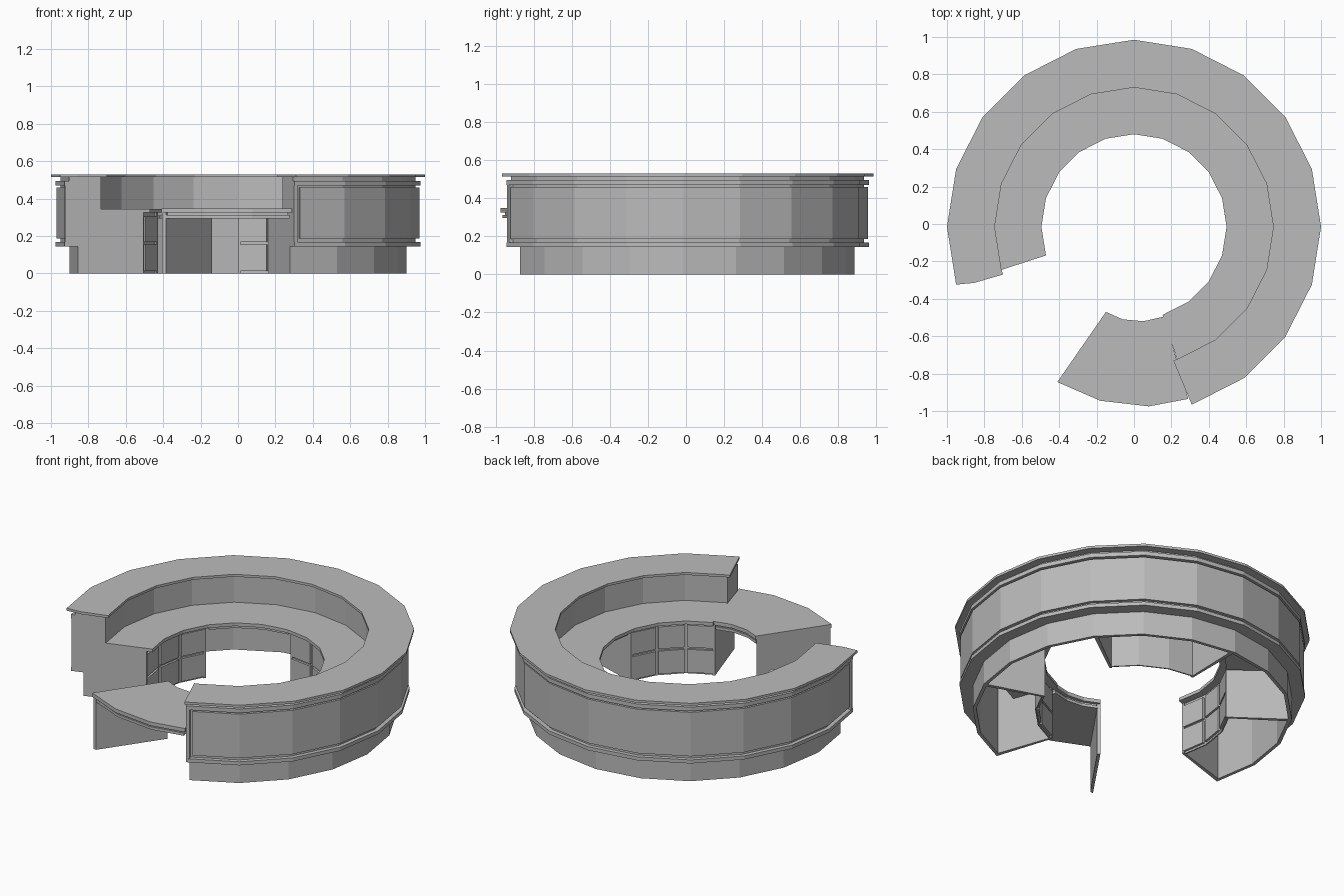
import bpy, bmesh
from math import sin, cos, radians, floor, ceil

cube = bpy.data.objects.get("Cube")
if cube:
    bpy.data.objects.remove(cube, do_unlink=True)

STEP = 18                  # facet angle of the 20-sided ring
START, END = -72, 198      # span of the tall counter
CENTRE_Y = -0.015

grey = bpy.data.materials.new("plain grey")
grey.use_nodes = True
colour = (0.5, 0.5, 0.5, 1)
grey.diffuse_color = colour
grey.node_tree.nodes["Principled BSDF"].inputs["Base Color"].default_value = colour


def finish(name, bm):
    bmesh.ops.recalc_face_normals(bm, faces=bm.faces)
    mesh = bpy.data.meshes.new(name)
    bm.to_mesh(mesh)
    bm.free()
    mesh.materials.append(grey)
    obj = bpy.data.objects.new(name, mesh)
    bpy.context.collection.objects.link(obj)
    return obj


def polar(r, a):
    """Point on the faceted ring, kept on the straight chord between corners."""
    mid = (floor(a / STEP) + 0.5) * STEP
    if abs(a / STEP - round(a / STEP)) > 1e-6:
        r *= cos(radians(STEP / 2)) / cos(radians(a - mid))
    return r * cos(radians(a)), r * sin(radians(a)) + CENTRE_Y


def angles(a0, a1):
    corners = range(floor(a0 / STEP) + 1, ceil(a1 / STEP))
    return [a0] + [k * STEP for k in corners] + [a1]


def sweep(name, profile, a0=START, a1=END):
    """Sweep a closed (radius, height) profile around the ring, ends capped."""
    bm = bmesh.new()
    rings = [[bm.verts.new((*polar(r, a), z)) for r, z in profile] for a in angles(a0, a1)]
    n = len(profile)
    for p, q in zip(rings, rings[1:]):
        for i in range(n):
            bm.faces.new((p[i], p[(i + 1) % n], q[(i + 1) % n], q[i]))
    bm.faces.new(rings[0])
    bm.faces.new(rings[-1])
    return finish(name, bm)


def band(name, r0, r1, z0, z1, a0=START, a1=END):
    return sweep(name, [(r0, z0), (r1, z0), (r1, z1), (r0, z1)], a0, a1)


def prism(name, points, z0, z1):
    bm = bmesh.new()
    low = [bm.verts.new((x, y, z0)) for x, y in points]
    high = [bm.verts.new((x, y, z1)) for x, y in points]
    n = len(points)
    for i in range(n):
        bm.faces.new((low[i], low[(i + 1) % n], high[(i + 1) % n], high[i]))
    bm.faces.new(low)
    bm.faces.new(high)
    return finish(name, bm)


# Tall curved counter: plinth, body, ledges and framed cladding
band("plinth", 0.88, 0.90, 0, 0.16)
band("outer_wall", 0.88, 0.95, 0.145, 0.515)
band("lower_ledge", 0.94, 0.975, 0.145, 0.167)
band("upper_ledge", 0.94, 0.975, 0.47, 0.495)
band("outer_cladding", 0.94, 0.97, 0.187, 0.46, START + 2.1, END - 2.1)
band("upper_inner_wall", 0.77, 0.79, 0.345, 0.515)
for name, a in (("left_wall_post", START), ("right_wall_post", END - 1.2)):
    band(name, 0.94, 0.972, 0.145, 0.495, a, a + 1.2)

# Tall counter top with slightly overhanging ends
outer = [polar(1.0, a) for a in angles(START, END)]
inner = [polar(0.745, a) for a in angles(START, END)]
prism("upper_top", outer + [(-0.855, -0.315), (-0.70, -0.27)] + inner[::-1] + [(0.21, -0.73)],
      0.515, 0.53)

# Inner work surface
band("work_surface", 0.495, 0.78, 0.325, 0.345)

# Stepped end panels closing the tall counter
end_profile = [(0.535, 0), (0.90, 0), (0.90, 0.145), (0.95, 0.145),
               (0.95, 0.515), (0.77, 0.515), (0.77, 0.325), (0.535, 0.325)]
sweep("left_end_panel", end_profile, START, START + 1.5)
sweep("right_end_panel", end_profile, END - 1.5, END)

# Three cabinets, each with three bays of paired doors
for side, first in (("left", -72), ("back", 36), ("right", 144)):
    last = first + 3 * STEP
    band(side + "_cabinet_front", 0.54, 0.548, 0, 0.325, first, last)
    for label, a in (("start", first), ("end", last - 1.5)):
        band(f"{side}_cabinet_{label}_side", 0.53, 0.885, 0, 0.325, a, a + 1.5)
    for bay in range(3):
        a = first + bay * STEP
        for row, z0, z1 in (("lower", 0.012, 0.155), ("upper", 0.168, 0.305)):
            band(f"{side}_{row}_door_{bay + 1}", 0.527, 0.541, z0, z1, a + 1, a + STEP - 1)

# Shallow trays under the work surface at the two knee spaces
for side, first in (("left", -18), ("back", 90)):
    band(side + "_knee_tray", 0.535, 0.80, 0.295, 0.31, first + 2, first + 52)

# Low front desk with a tray board below and one standing end panel
front = [(0.29, -0.935), (0.08, -0.975), (-0.18, -0.945), (-0.41, -0.845),
         (-0.15, -0.47), (-0.06, -0.51), (0.05, -0.52), (0.16, -0.495)]
prism("front_desk_top", front, 0.325, 0.348)
prism("front_desk_board", [(x * 0.95, -0.72 + (y + 0.72) * 0.95) for x, y in front], 0.295, 0.312)
prism("front_desk_core", [(x * 0.92, -0.72 + (y + 0.72) * 0.9) for x, y in front], 0.311, 0.326)
prism("front_desk_end_panel", [(-0.405, -0.842), (-0.385, -0.842), (-0.14, -0.49), (-0.152, -0.475)],
      0, 0.326)
